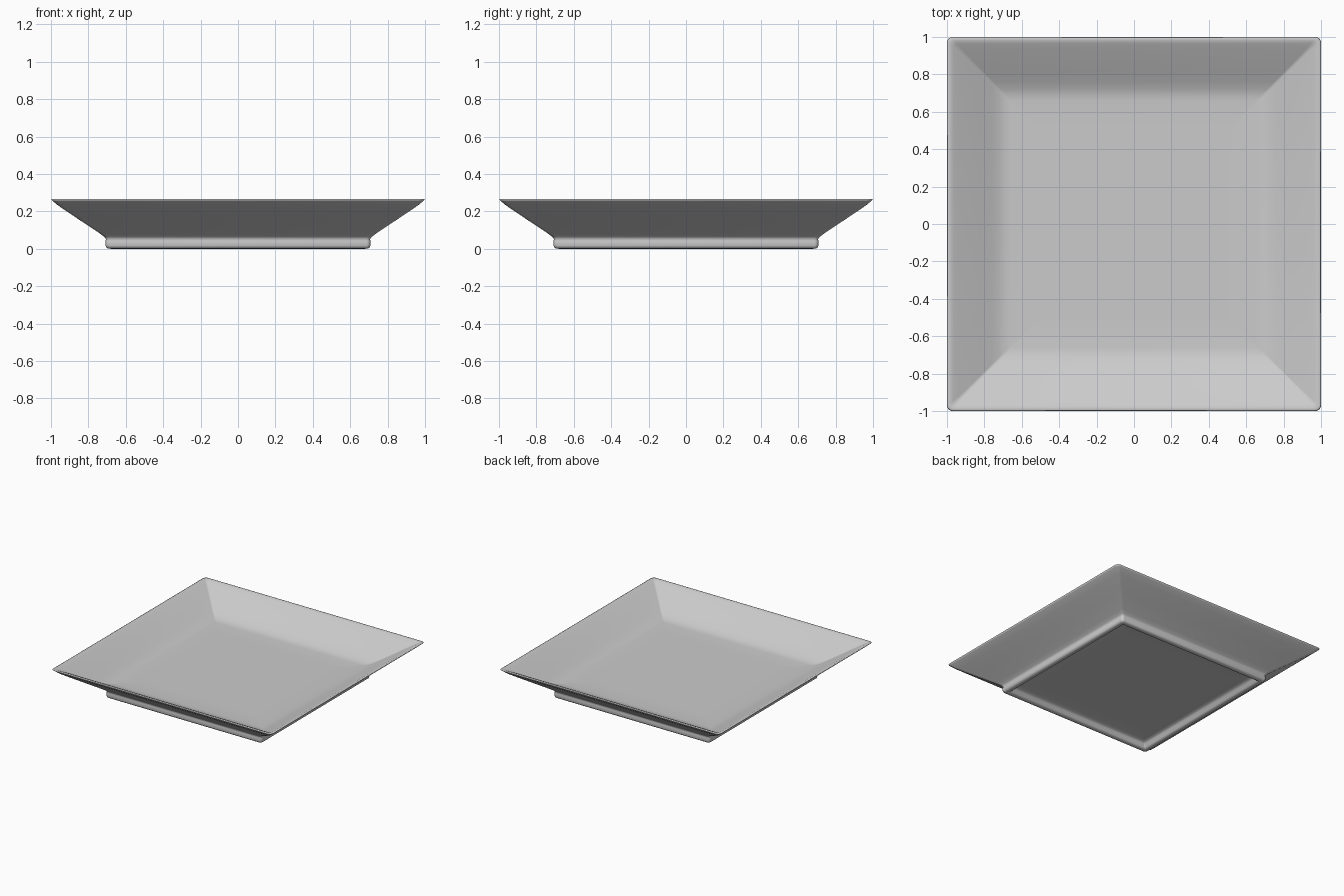
import bpy
import bmesh
from math import sin, cos, pi

cube = bpy.data.objects.get("Cube")
if cube:
    bpy.data.objects.remove(cube, do_unlink=True)

# Glaze colour
glaze = bpy.data.materials.new("grey_glaze")
glaze.use_nodes = True
colour = (0.6, 0.6, 0.6, 1)
glaze.diffuse_color = colour
glaze.node_tree.nodes["Principled BSDF"].inputs["Base Color"].default_value = colour

# Cross-section from under the base, over the rim, to the eating surface:
# half width, height, corner radius
PROFILE = [
    (0.50, 0.050, 0.01), (0.61, 0.050, 0.01), (0.64, 0.046, 0.01),
    (0.652, 0.035, 0.01), (0.658, 0.012, 0.01), (0.668, 0.002, 0.01),
    (0.68, 0.0, 0.015), (0.695, 0.001, 0.02), (0.705, 0.008, 0.02),
    (0.708, 0.018, 0.02), (0.708, 0.042, 0.02), (0.706, 0.052, 0.02),
    (0.715, 0.064, 0.02), (0.74, 0.083, 0.02), (0.85, 0.156, 0.02),
    (0.945, 0.22, 0.025), (0.97, 0.238, 0.025), (0.99, 0.255, 0.03),
    (1.0, 0.264, 0.03), (0.994, 0.267, 0.03), (0.98, 0.266, 0.025),
    (0.965, 0.259, 0.02), (0.94, 0.246, 0.015), (0.82, 0.177, 0.01),
    (0.76, 0.142, 0.01), (0.72, 0.122, 0.01), (0.69, 0.113, 0.01),
    (0.66, 0.11, 0.01), (0.50, 0.11, 0.01),
]
STEPS = 4


def square_ring(bm, half, z, radius):
    """Rounded square loop of vertices at one height."""
    ring = []
    for corner, (sx, sy) in enumerate([(1, 1), (-1, 1), (-1, -1), (1, -1)]):
        for i in range(STEPS + 1):
            a = (corner + i / STEPS) * pi / 2
            ring.append(bm.verts.new((sx * (half - radius) + radius * cos(a),
                                      sy * (half - radius) + radius * sin(a), z)))
    return ring


# Plate body: bridge the rings, then close the base and the eating surface
bm = bmesh.new()
rings = [square_ring(bm, *p) for p in PROFILE]
count = len(rings[0])
for low, high in zip(rings, rings[1:]):
    for i in range(count):
        j = (i + 1) % count
        bm.faces.new((low[i], low[j], high[j], high[i]))
bm.faces.new(rings[0][::-1])
bm.faces.new(rings[-1])
bmesh.ops.recalc_face_normals(bm, faces=bm.faces[:])
for face in bm.faces:
    face.smooth = True

mesh = bpy.data.meshes.new("square_plate")
bm.to_mesh(mesh)
bm.free()
mesh.materials.append(glaze)
plate = bpy.data.objects.new("square_plate", mesh)
bpy.context.collection.objects.link(plate)
